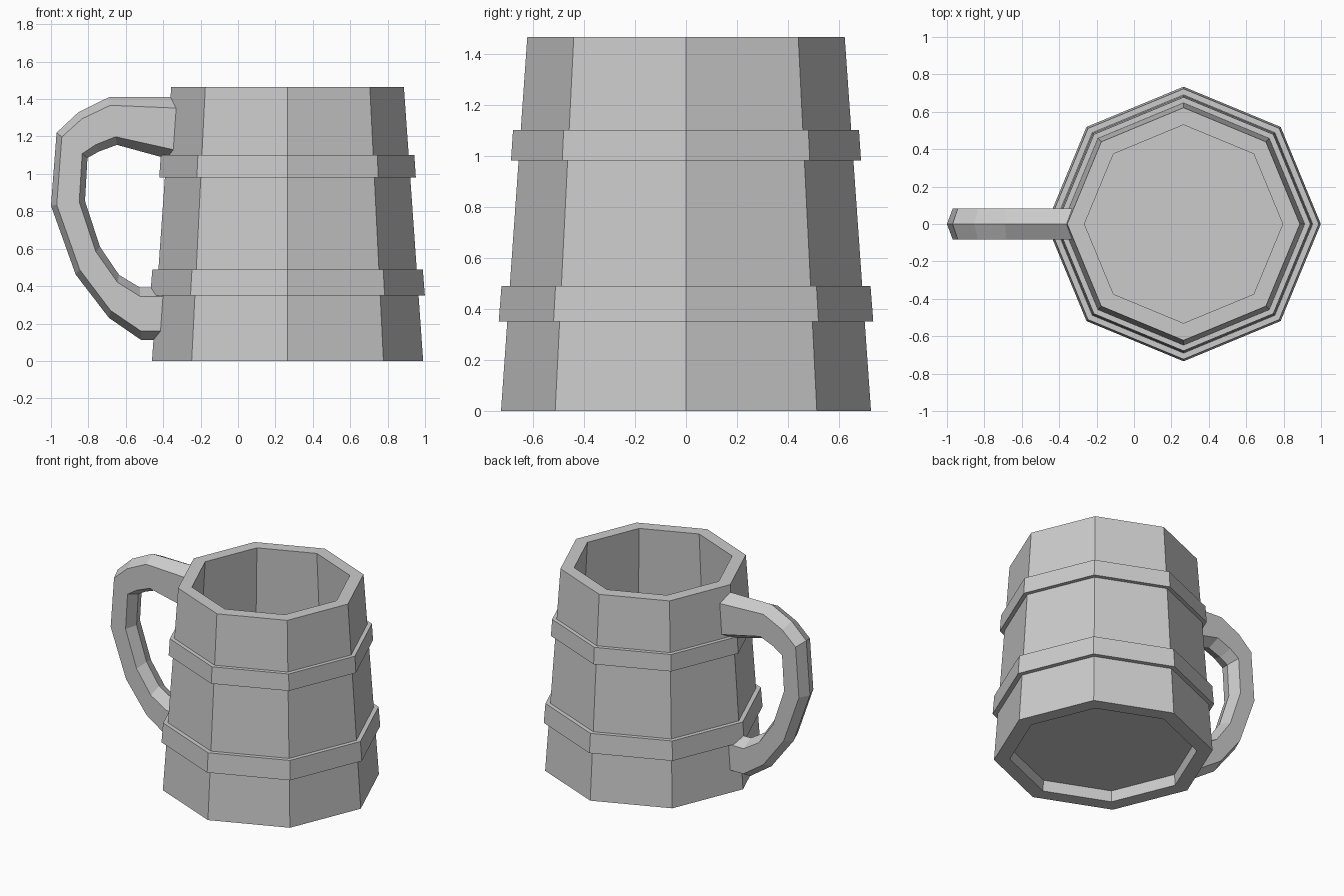
import bpy, bmesh, math

if "Cube" in bpy.data.objects:
    bpy.data.objects.remove(bpy.data.objects["Cube"])

CX = 0.265   # centre of the barrel
SIDES = 8


def skin_rings(name, rings, closed=False):
    """Join equal-sized rings of points with quads; cap the ends unless closed."""
    bm = bmesh.new()
    loops = [[bm.verts.new(p) for p in ring] for ring in rings]
    n = len(loops[0])
    pairs = list(zip(loops, loops[1:]))
    if closed:
        pairs.append((loops[-1], loops[0]))
    for a, b in pairs:
        for i in range(n):
            j = (i + 1) % n
            bm.faces.new((a[i], a[j], b[j], b[i]))
    if not closed:
        bm.faces.new(loops[0])
        bm.faces.new(loops[-1])
    bmesh.ops.recalc_face_normals(bm, faces=bm.faces)
    mesh = bpy.data.meshes.new(name)
    bm.to_mesh(mesh)
    bm.free()
    obj = bpy.data.objects.new(name, mesh)
    bpy.context.collection.objects.link(obj)
    return obj


def octagon(r, z):
    step = 2 * math.pi / SIDES
    return [(CX + r * math.cos(i * step), r * math.sin(i * step), z)
            for i in range(SIDES)]


# Barrel: floor, inner wall, rim, tapered outer wall, foot ring, recessed base
profile = [(0.612, 0.10), (0.53, 1.465), (0.622, 1.465),
           (0.725, 0.0), (0.62, 0.0), (0.615, 0.08)]
skin_rings("barrel", [octagon(r, z) for r, z in profile])

# Hoops around the barrel
for name, z0, z1, r0, r1 in (("lower_hoop", 0.35, 0.49, 0.734, 0.723),
                             ("upper_hoop", 0.98, 1.10, 0.686, 0.678)):
    hoop = [(r0, z0), (r1, z1), (r1 - 0.05, z1), (r0 - 0.05, z0)]
    skin_rings(name, [octagon(r, z) for r, z in hoop], closed=True)

# Handle: six-sided section, with a ridge along the outside and the inside
outer = [(-0.30, 1.41), (-0.69, 1.41), (-0.853, 1.33), (-0.97, 1.22), (-1.0, 0.83),
         (-0.868, 0.462), (-0.69, 0.23), (-0.518, 0.112), (-0.38, 0.112)]
inner = [(-0.30, 1.06), (-0.647, 1.155), (-0.743, 1.12), (-0.805, 1.085), (-0.818, 0.855),
         (-0.738, 0.61), (-0.636, 0.46), (-0.524, 0.392), (-0.38, 0.392)]
HALF = 0.083


def handle_section(o, i):
    def point(t, y):
        return (o[0] + (i[0] - o[0]) * t, y, o[1] + (i[1] - o[1]) * t)
    return [point(0, 0), point(0.17, HALF), point(0.83, HALF),
            point(1, 0), point(0.83, -HALF), point(0.17, -HALF)]


skin_rings("handle", [handle_section(o, i) for o, i in zip(outer, inner)])
